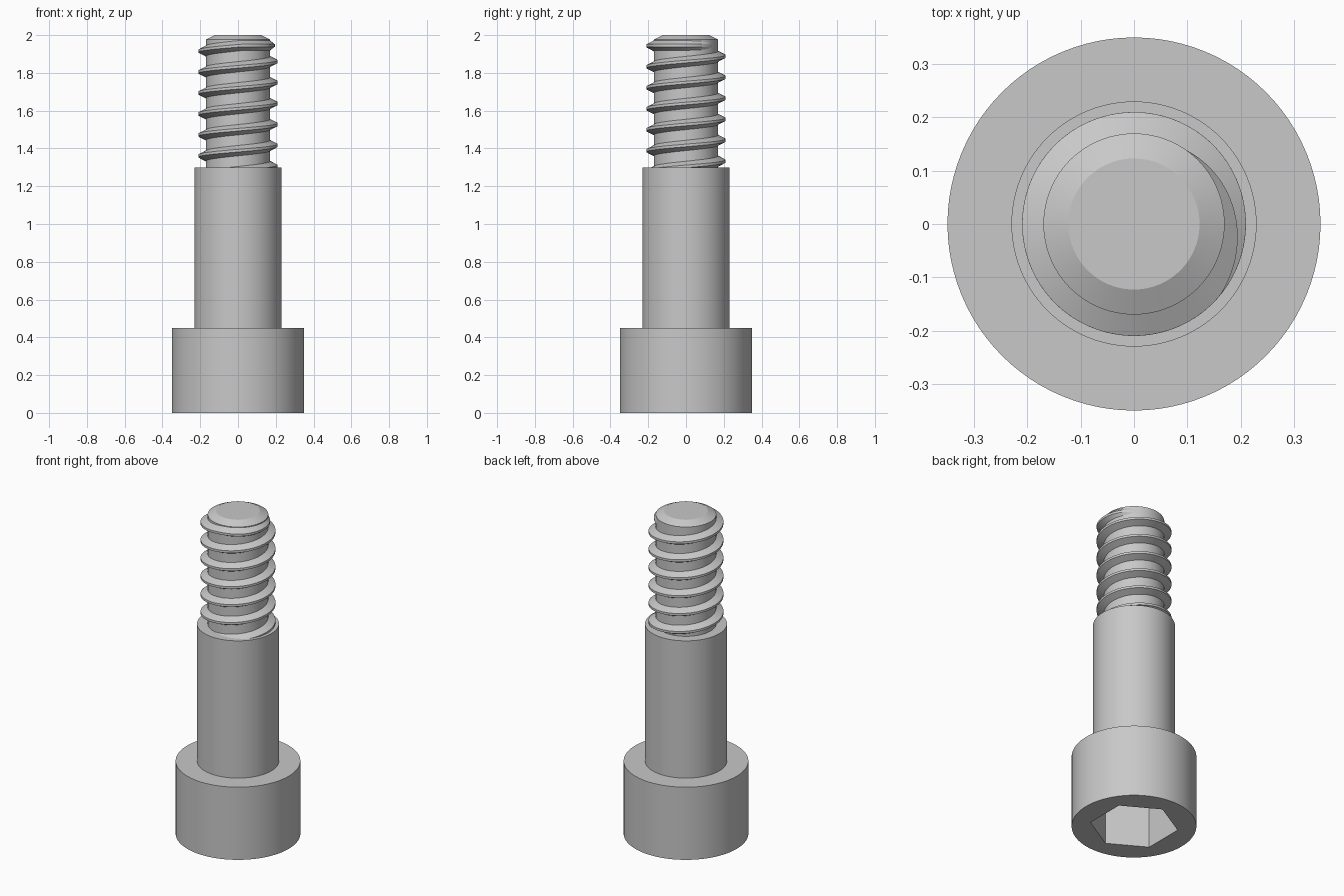
import bpy
import bmesh
from math import cos, sin, pi, radians

cube = bpy.data.objects.get("Cube")
if cube:
    bpy.data.objects.remove(cube)

SIDES = 96

steel = bpy.data.materials.new("grey_steel")
steel.use_nodes = True
steel.diffuse_color = (0.58, 0.58, 0.58, 1)
steel.node_tree.nodes["Principled BSDF"].inputs["Base Color"].default_value = (0.58, 0.58, 0.58, 1)


def skin(name, rings):
    """Join successive closed loops of points into a capped solid."""
    bm = bmesh.new()
    loops = [[bm.verts.new(p) for p in ring] for ring in rings]
    count = len(loops[0])
    for a, b in zip(loops, loops[1:]):
        for i in range(count):
            j = (i + 1) % count
            bm.faces.new((a[i], a[j], b[j], b[i]))
    bm.faces.new(loops[0])
    bm.faces.new(loops[-1])
    bmesh.ops.recalc_face_normals(bm, faces=bm.faces)
    mesh = bpy.data.meshes.new(name)
    bm.to_mesh(mesh)
    bm.free()
    mesh.materials.append(steel)
    mesh.shade_smooth()
    mesh.set_sharp_from_angle(angle=radians(20))
    obj = bpy.data.objects.new(name, mesh)
    bpy.context.collection.objects.link(obj)
    return obj


def circle(radius, z):
    angles = [2 * pi * i / SIDES for i in range(SIDES)]
    return [(radius * cos(a), radius * sin(a), z) for a in angles]


def hexagon(flat_radius, z):
    """Hexagon with flats facing the x axis, sampled like the circles."""
    points = []
    for i in range(SIDES):
        a = 2 * pi * i / SIDES
        off_flat = (a + pi / 6) % (pi / 3) - pi / 6
        r = flat_radius / cos(off_flat)
        points.append((r * cos(a), r * sin(a), z))
    return points


# Head with hexagonal drive socket in its underside
skin("socket_head", [hexagon(0.215, 0.29), hexagon(0.215, 0),
                     circle(0.35, 0), circle(0.35, 0.45)])

# Plain shoulder
skin("shoulder", [circle(0.23, 0.445), circle(0.23, 1.3)])

# Threaded core with chamfered tip
skin("thread_core", [circle(0.17, 1.295), circle(0.17, 1.977), circle(0.123, 2)])

# Helical thread ridge, starting inside the shoulder and fading out at the tip
PITCH = 0.111
START, FADE, END = -5.33, 0.89, 1.17
STEPS = 560
rings = []
for s in range(STEPS + 1):
    turn = START + (END - START) * s / STEPS
    a = 2 * pi * turn
    z = min(1.86 + PITCH * turn, 1.945)
    fade = max(0, (turn - FADE) / (END - FADE))
    crest = 0.21 - 0.043 * fade
    profile = [(0.165, -0.03), (crest, -0.007), (crest, 0.007), (0.165, 0.03)]
    rings.append([(r * cos(a), r * sin(a), z + h) for r, h in profile])
skin("thread_ridge", rings)
